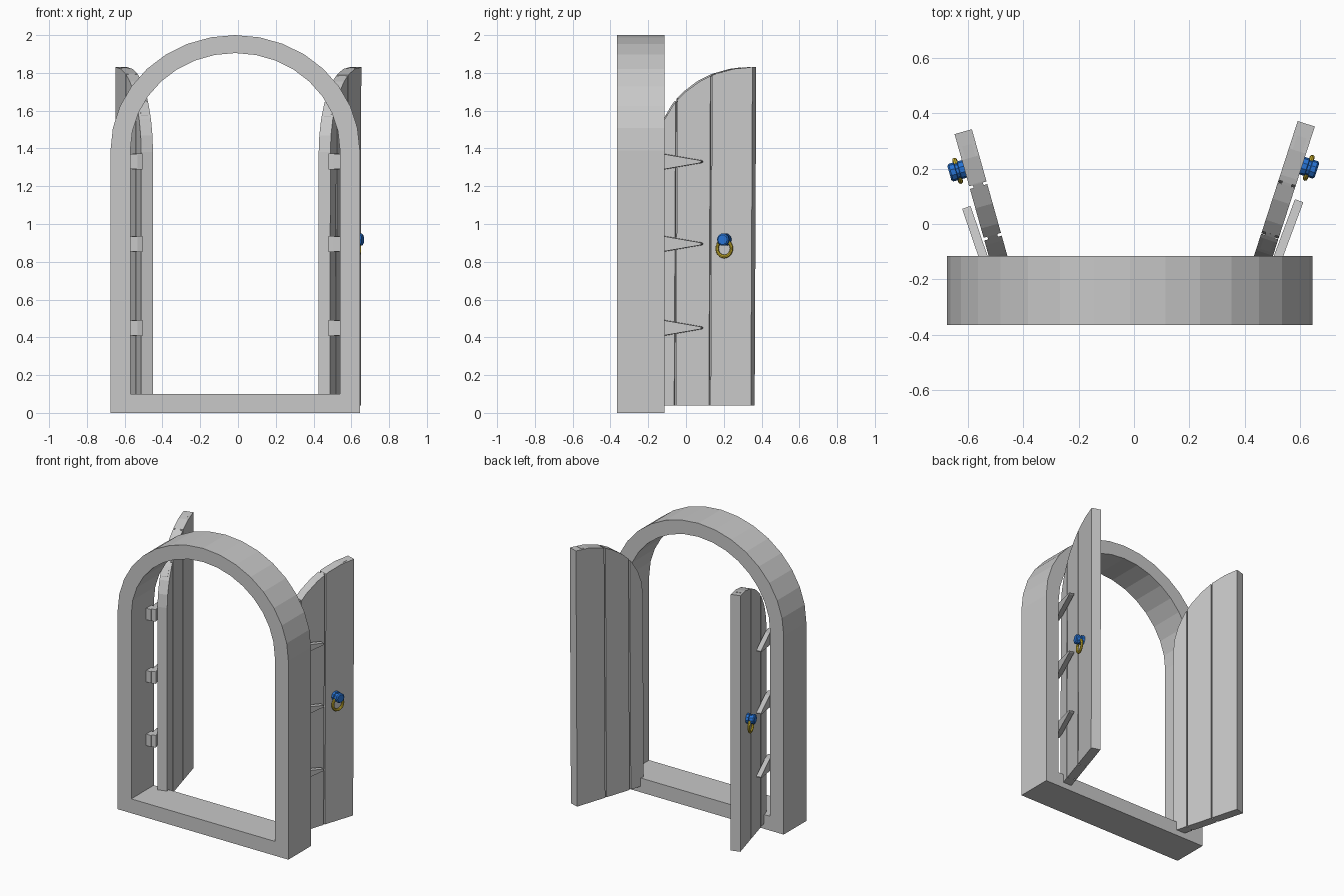
import bpy, bmesh
from math import sin, cos, pi
from mathutils import Vector, Matrix

if "Cube" in bpy.data.objects:
    bpy.data.objects.remove(bpy.data.objects["Cube"])


def material(name, rgb):
    m = bpy.data.materials.new(name)
    m.use_nodes = True
    m.diffuse_color = (*rgb, 1)
    m.node_tree.nodes["Principled BSDF"].inputs["Base Color"].default_value = (*rgb, 1)
    return m


GREY = material("grey", (0.58, 0.58, 0.58))
BLUE = material("blue", (0.02, 0.17, 0.65))
YELLOW = material("yellow", (0.68, 0.5, 0.03))


def finish(name, bm, mat, matrix=Matrix()):
    bm.transform(matrix)
    bmesh.ops.recalc_face_normals(bm, faces=bm.faces)
    mesh = bpy.data.meshes.new(name)
    bm.to_mesh(mesh)
    bm.free()
    mesh.materials.append(mat)
    obj = bpy.data.objects.new(name, mesh)
    bpy.context.collection.objects.link(obj)
    return obj


def prism(name, outline, y0, y1, mat, matrix=Matrix()):
    """Extrude an (x, z) outline from y0 to y1."""
    bm = bmesh.new()
    face = bm.faces.new([bm.verts.new((x, y0, z)) for x, z in outline])
    new = bmesh.ops.extrude_face_region(bm, geom=[face])["geom"]
    verts = [v for v in new if isinstance(v, bmesh.types.BMVert)]
    bmesh.ops.translate(bm, verts=verts, vec=(0, y1 - y0, 0))
    return finish(name, bm, mat, matrix)


# Arched frame with a sill
CX, SPRING, STEPS = -0.015, 1.39, 16


def arch(half, rise, base):
    curve = [(CX + half * cos(pi * i / STEPS), SPRING + rise * sin(pi * i / STEPS))
             for i in range(STEPS + 1)]
    return [(CX + half, base)] + curve + [(CX - half, base)]


bm = bmesh.new()
loops = []
for outline in (arch(0.66, 0.61, 0), arch(0.555, 0.515, 0.1)):
    for y in (-0.365, -0.115):
        loops.append([bm.verts.new((x, y, z)) for x, z in outline])
outer_f, outer_b, inner_f, inner_b = loops
for a, b in ((outer_f, inner_f), (inner_f, inner_b), (inner_b, outer_b), (outer_b, outer_f)):
    for i in range(len(a)):
        j = (i + 1) % len(a)
        bm.faces.new((a[i], a[j], b[j], b[i]))
finish("arched_frame", bm, GREY)


# Doors, built in a space of (along door, outward, up)
DOOR_BASE, DOOR_SPRING, DOOR_RISE, THICK = 0.04, 1.38, 0.45, 0.065


def local_space(origin, end, side):
    along = (Vector(end) - Vector(origin)).normalized()
    out = Vector((along.y, -along.x)) * side
    return Matrix(((along.x, out.x, 0, origin[0]),
                   (along.y, out.y, 0, origin[1]),
                   (0, 0, 1, 0), (0, 0, 0, 1)))


def plank(u0, u1, width):
    """Outline of the slice of a half arch between u0 and u1."""
    def top(u):
        return DOOR_SPRING + DOOR_RISE * max(0, 1 - ((width - u) / width) ** 2) ** 0.5
    stops = [width * (1 - cos(pi * i / 16)) for i in range(9)]
    us = [u0] + [u for u in stops if u0 + 0.002 < u < u1 - 0.002] + [u1]
    return [(u0, DOOR_BASE)] + [(u1, DOOR_BASE)] + [(u, top(u)) for u in reversed(us)]


def build_door(label, side, hinge, end, lean):
    width = (Vector(end) - Vector(hinge)).length
    shear = Matrix()
    shear[0][2] = lean
    space = local_space(hinge, end, side) @ shear
    # Three planks over a thinner core leave grooves on both faces
    cuts = (0, 0.107, 0.3, width)
    for i in range(3):
        u0 = cuts[i] + (0.005 if i else 0)
        u1 = cuts[i + 1] - (0.005 if i < 2 else 0)
        prism(f"{label}_door_plank_{i + 1}", plank(u0, u1, width), 0, THICK, GREY, space)
    prism(f"{label}_door_core", plank(0.05, width - 0.05, width), 0.014, THICK - 0.014,
          GREY, space)

    # Knob with a waist for the ring
    u = 0.385 if side > 0 else 0.37
    bm = bmesh.new()
    sides = 10
    rings = []
    for n, r in ((-0.008, 0.033), (0.018, 0.033), (0.02, 0.027), (0.03, 0.027),
                 (0.032, 0.033), (0.05, 0.033), (0.056, 0.026)):
        rings.append([bm.verts.new((u + r * cos(2 * pi * k / sides), THICK + n,
                                    0.917 + r * sin(2 * pi * k / sides)))
                      for k in range(sides)])
    for a, b in zip(rings, rings[1:]):
        for k in range(sides):
            j = (k + 1) % sides
            bm.faces.new((a[k], a[j], b[j], b[k]))
    bm.faces.new(rings[0])
    bm.faces.new(rings[-1])
    finish(f"{label}_knob", bm, BLUE, space)

    # Pull ring hanging from the knob
    bm = bmesh.new()
    big, small = 20, 8
    grid = []
    for i in range(big):
        t = 2 * pi * i / big
        row = []
        for k in range(small):
            s = 2 * pi * k / small
            r = 0.04 + 0.009 * cos(s)
            row.append(bm.verts.new((u + r * cos(t), THICK + 0.025 + 0.009 * sin(s),
                                     0.87 + 1.06 * r * sin(t))))
        grid.append(row)
    for i in range(big):
        for k in range(small):
            a, b, j = grid[i], grid[(i + 1) % big], (k + 1) % small
            bm.faces.new((a[k], b[k], b[j], a[j]))
    finish(f"{label}_pull_ring", bm, YELLOW, space)


def build_hinges(label, side, start, tip):
    space = local_space(start, tip, side)
    length = (Vector(tip) - Vector(start)).length
    for i, z in enumerate((0.45, 0.895, 1.33)):
        # Tapered strap with a blunt point
        half = [(0, 0.042), (0.07, 0.042), (length - 0.006, 0.007), (length, 0.003)]
        outline = [(u, z - h) for u, h in half] + [(u, z + h) for u, h in reversed(half)]
        prism(f"{label}_hinge_strap_{i + 1}", outline, -0.016, 0.016, GREY, space)
        # Block fixing the strap to the frame
        jamb = CX + side * 0.557
        inner = start[0] + side * 0.012
        block = [(jamb, z - 0.04), (inner, z - 0.04), (inner, z + 0.04), (jamb, z + 0.04)]
        prism(f"{label}_hinge_block_{i + 1}", block, -0.2, -0.145, GREY)


build_door("left", 1, (0.425, -0.14), (0.588, 0.363), 0.005)
build_door("right", -1, (-0.45, -0.14), (-0.585, 0.342), 0)
build_hinges("left", 1, (0.494, -0.19), (0.596, 0.084))
build_hinges("right", -1, (-0.52, -0.19), (-0.605, 0.06))
